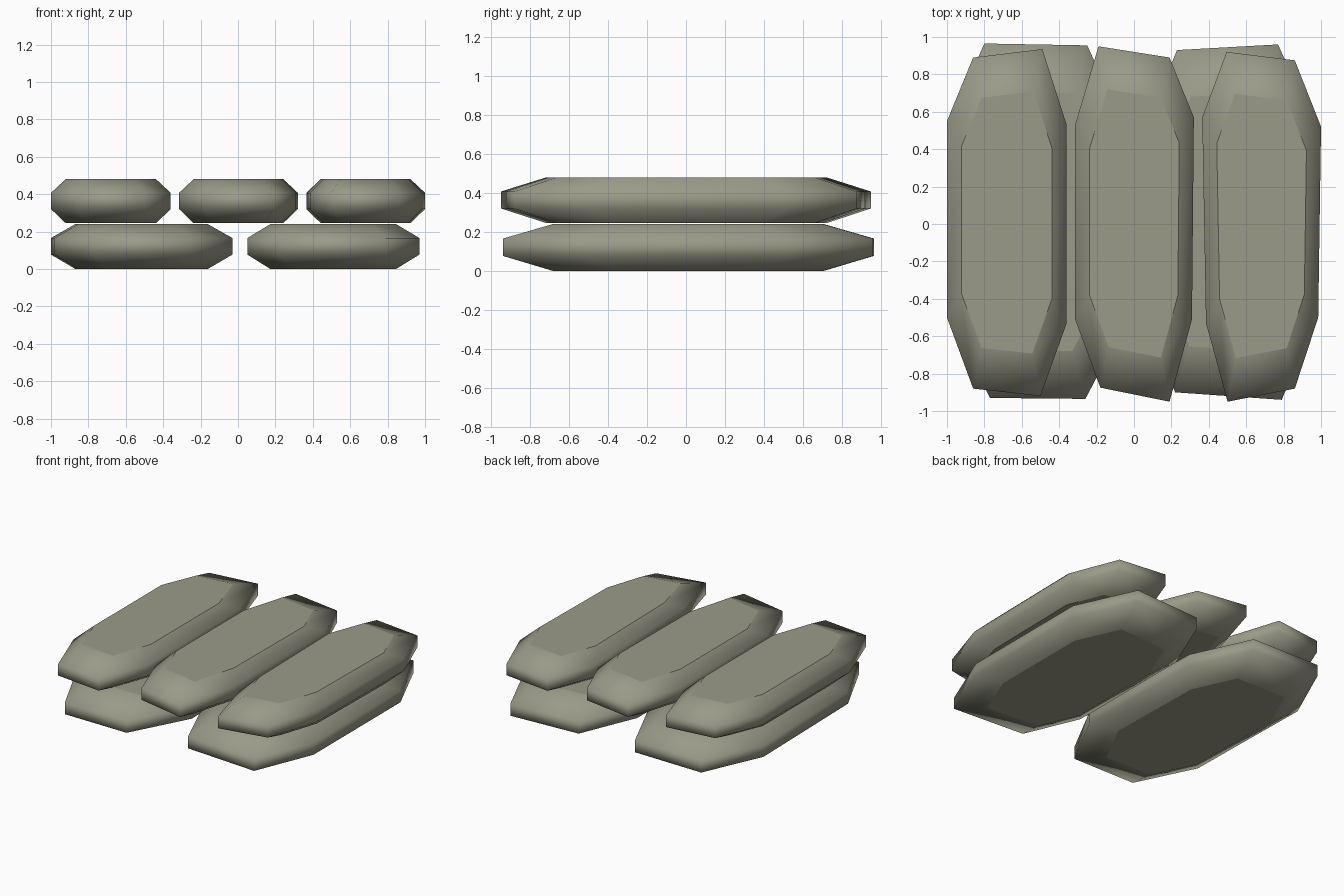
import bpy
import bmesh
from mathutils import Vector

default_cube = bpy.data.objects.get("Cube")
if default_cube:
    bpy.data.objects.remove(default_cube, do_unlink=True)

# One dull canvas colour for every bag
canvas = bpy.data.materials.new("grey_olive_canvas")
canvas.use_nodes = True
colour = (0.325, 0.325, 0.252, 1.0)
canvas.diffuse_color = colour
shader = canvas.node_tree.nodes["Principled BSDF"]
shader.inputs["Base Color"].default_value = colour
shader.inputs["Roughness"].default_value = 0.9


def make_bag(name, outline, base, height, cap_scale):
    """Eight-sided bag: flat caps, sloping shoulders and a short upright rim."""
    centre = sum((Vector(p) for p in outline), Vector((0, 0))) / len(outline)
    # (share of the height, scale of the outline) for each ring, bottom to top
    profile = [(0, cap_scale), (0.32, 1), (0.69, 1), (1, cap_scale)]

    bm = bmesh.new()
    rings = []
    for share, scale in profile:
        ring = []
        for point in outline:
            flat = centre + (Vector(point) - centre) * scale
            ring.append(bm.verts.new((flat.x, flat.y, base + share * height)))
        rings.append(ring)

    # Softly shaded sides
    count = len(outline)
    for lower, upper in zip(rings, rings[1:]):
        for i in range(count):
            j = (i + 1) % count
            side = bm.faces.new((lower[i], lower[j], upper[j], upper[i]))
            side.smooth = True

    # Flat top and bottom
    for cap_ring in (rings[0], rings[-1]):
        bm.faces.new(cap_ring).smooth = False
    bmesh.ops.recalc_face_normals(bm, faces=bm.faces[:])

    mesh = bpy.data.meshes.new(name)
    bm.to_mesh(mesh)
    bm.free()
    mesh.materials.append(canvas)
    bag = bpy.data.objects.new(name, mesh)
    bpy.context.collection.objects.link(bag)
    return bag


# Outlines run clockwise from the back end of the right side
lower_bags = {
    "lower_bag_right": [(-1, .52), (-.8, .965), (-.25, .955), (-.05, .52),
                        (-.03, -.5), (-.26, -.935), (-.77, -.93), (-.98, -.5)],
    "lower_bag_left": [(.05, .5), (.23, .93), (.77, .96), (.97, .52),
                       (.97, -.5), (.79, -.94), (.22, -.9), (.05, -.5)],
}
upper_bags = {
    "upper_bag_right": [(-1, .55), (-.86, .89), (-.49, .935), (-.36, .53),
                        (-.36, -.53), (-.5, -.92), (-.86, -.88), (-1, -.5)],
    "upper_bag_middle": [(-.315, .53), (-.19, .95), (.19, .89), (.32, .57),
                         (.31, -.51), (.19, -.95), (-.18, -.875), (-.315, -.51)],
    "upper_bag_left": [(.365, .57), (.495, .92), (.86, .875), (1, .52),
                       (.985, -.5), (.86, -.88), (.5, -.95), (.385, -.53)],
}

# Two wide bags below, three narrow ones resting on them
for bag_name, bag_outline in lower_bags.items():
    make_bag(bag_name, bag_outline, base=0, height=0.24, cap_scale=0.73)
for bag_name, bag_outline in upper_bags.items():
    make_bag(bag_name, bag_outline, base=0.245, height=0.235, cap_scale=0.755)
